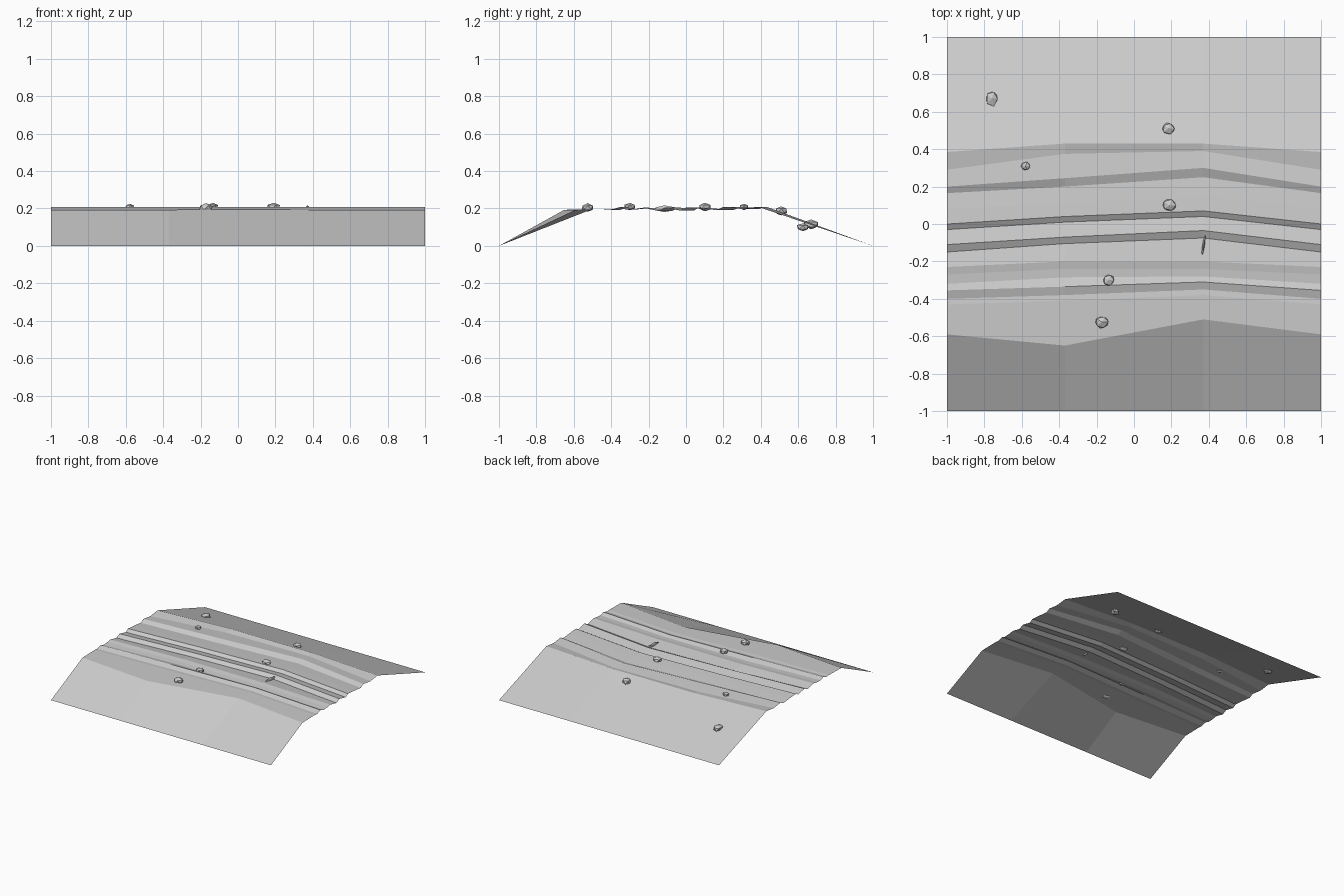
import bpy, bmesh, random
from mathutils import Vector

random.seed(4)

# Ground sheet: contour lines across four columns (y at sides, y left-mid, y right-mid, height)
columns = (-1.0, -0.37, 0.37, 1.0)
contours = [
    (-1.00, -1.00, -1.00, 0.000),
    (-0.59, -0.65, -0.51, 0.193),
    (-0.43, -0.41, -0.38, 0.196),
    (-0.40, -0.38, -0.35, 0.193),
    (-0.355, -0.335, -0.31, 0.207),
    (-0.32, -0.285, -0.28, 0.194),
    (-0.27, -0.24, -0.24, 0.197),
    (-0.23, -0.20, -0.20, 0.204),
    (-0.15, -0.105, -0.075, 0.187),
    (-0.11, -0.07, -0.035, 0.206),
    (-0.03, 0.01, 0.04, 0.188),
    (0.00, 0.04, 0.07, 0.206),
    (0.08, 0.11, 0.15, 0.200),
    (0.165, 0.20, 0.25, 0.191),
    (0.20, 0.245, 0.30, 0.209),
    (0.29, 0.375, 0.39, 0.198),
    (0.385, 0.43, 0.43, 0.209),
    (1.00, 1.00, 1.00, 0.000),
]
bm = bmesh.new()
rows = []
for side, left, right, z in contours:
    rows.append([bm.verts.new((x, y, z))
                 for x, y in zip(columns, (side, left, right, side))])
for a, b in zip(rows, rows[1:]):
    for i in range(3):
        bm.faces.new((a[i], a[i + 1], b[i + 1], b[i]))
mesh = bpy.data.meshes.new("ground_sheet")
bm.to_mesh(mesh)
bm.free()
bpy.context.collection.objects.link(bpy.data.objects.new("ground_sheet", mesh))


def rock(name, centre, size):
    """Faceted stone: a low-poly sphere with uneven radii."""
    bm = bmesh.new()
    bmesh.ops.create_icosphere(bm, subdivisions=1, radius=1)
    bmesh.ops.subdivide_edges(bm, edges=bm.edges[:8], cuts=1)
    for v in bm.verts:
        v.co *= random.uniform(0.88, 1.08)
        v.co = Vector(c * s for c, s in zip(v.co, size))
    bmesh.ops.triangulate(bm, faces=bm.faces)
    mesh = bpy.data.meshes.new(name)
    bm.to_mesh(mesh)
    bm.free()
    obj = bpy.data.objects.new(name, mesh)
    obj.location = centre
    bpy.context.collection.objects.link(obj)
    return obj


# Scattered stones
stones = [
    ((-0.76, 0.67, 0.115), (0.035, 0.045, 0.028)),
    ((0.185, 0.51, 0.188), (0.036, 0.034, 0.026)),
    ((-0.58, 0.31, 0.208), (0.029, 0.025, 0.018)),
    ((0.19, 0.10, 0.208), (0.041, 0.036, 0.024)),
    ((-0.135, -0.30, 0.21), (0.032, 0.033, 0.022)),
    ((-0.17, -0.525, 0.205), (0.042, 0.036, 0.024)),
    ((0.71, 0.625, 0.1), (0.036, 0.036, 0.023)),
]
for n, (centre, size) in enumerate(stones, 1):
    rock(f"stone_{n}", centre, size)

# Thin sliver of stone standing in a rut
sliver = rock("stone_sliver", (0.372, -0.115, 0.199), (0.007, 0.06, 0.017))
sliver.rotation_euler.z = -0.15
